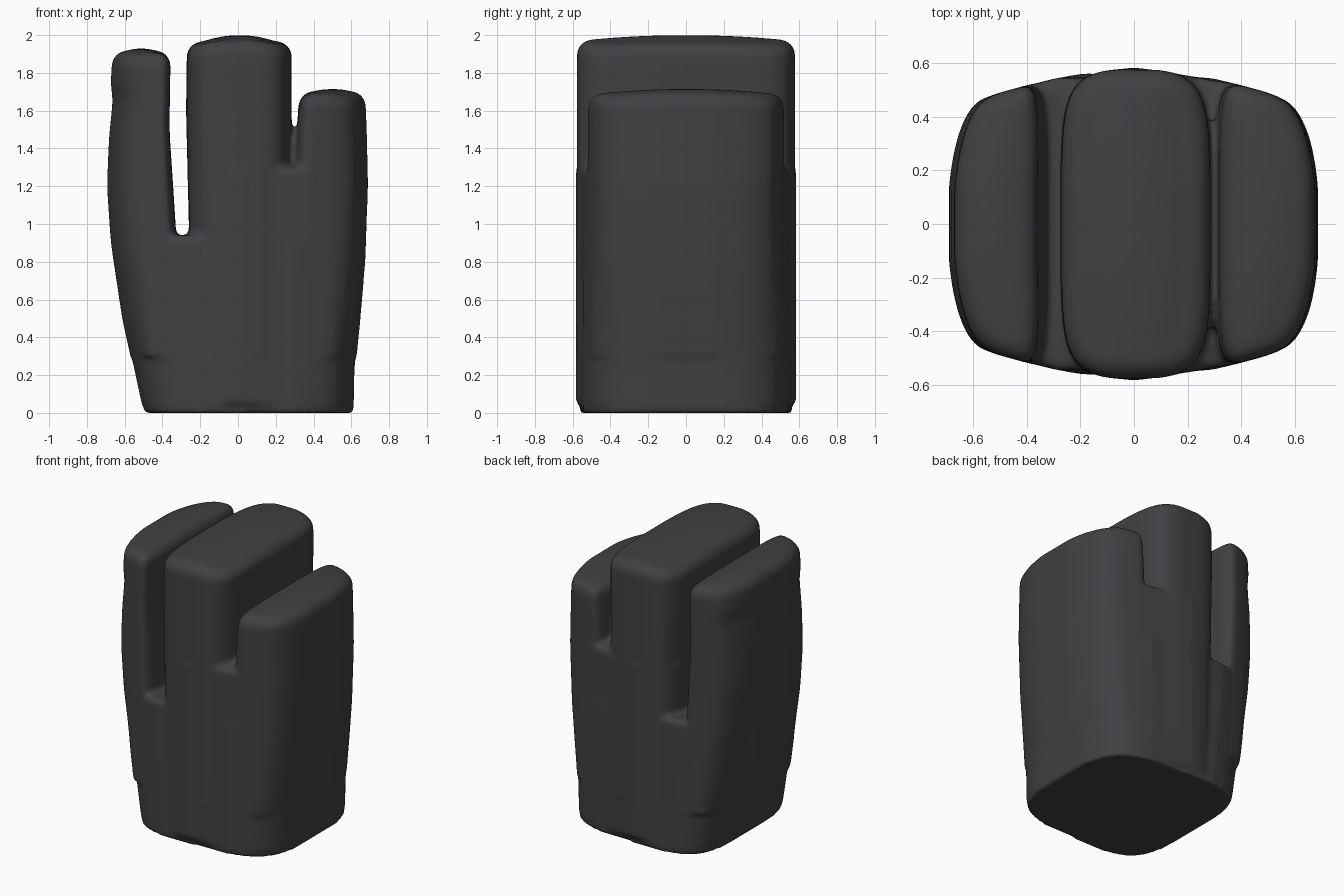
import bpy, bmesh, math

if "Cube" in bpy.data.objects:
    bpy.data.objects.remove(bpy.data.objects["Cube"])

mat = bpy.data.materials.new("charcoal grey")
mat.diffuse_color = (0.052, 0.052, 0.058, 1)
mat.use_nodes = True
mat.node_tree.nodes["Principled BSDF"].inputs["Base Color"].default_value = mat.diffuse_color


def interp(table, z):
    # piecewise linear lookup of edge position by height
    if z <= table[0][0]:
        return table[0][1]
    for (z0, v0), (z1, v1) in zip(table, table[1:]):
        if z <= z1:
            return v0 + (v1 - v0) * (z - z0) / (z1 - z0)
    return table[-1][1]


def depth(x):
    return 0.585 - 0.105 * (min(abs(x), 0.62) / 0.62) ** 1.3


def spow(c, n):
    return math.copysign(abs(c) ** (2 / n), c)


N = 64


def column(bm, left, right, z0, top, r, crown_x, crown_y, n=6):
    """Rounded slab between two edge curves with a domed top."""
    levels = [(z0 + (top - r - z0) * i / 16, 0, 1) for i in range(17)]
    for i in range(1, 7):
        t = math.pi / 2 * i / 6
        levels.append((top - r + r * math.sin(t), r * (1 - math.cos(t)), 1))
    levels += [(top, r, k) for k in (0.75, 0.5, 0.25)]
    rings = []
    for z, inset, k in levels:
        a, b = interp(left, z), interp(right, z)
        cx, w = (a + b) / 2, (b - a) / 2
        ring = []
        for i in range(N):
            t = 2 * math.pi * (i + 0.5) / N
            u, v = spow(math.cos(t), n) * k, spow(math.sin(t), n) * k
            x = cx + u * (w - inset)
            y = v * (depth(x) - inset)
            out = min(1, max(0, (abs(x) - 0.3) / 0.3))
            x -= math.copysign(0.075 * v * v * out, x)
            f = max(0, (z - z0) / (top - z0)) ** 8
            ring.append(bm.verts.new((x, y, z - f * (crown_x * u * u + crown_y * v * v))))
        rings.append(ring)
    for p, q in zip(rings, rings[1:]):
        for i in range(N):
            j = (i + 1) % N
            bm.faces.new((p[i], p[j], q[j], q[i]))
    bm.faces.new(rings[0][::-1])
    bm.faces.new(rings[-1])


outer_l = [(0, -0.50), (0.05, -0.52), (0.5, -0.62), (0.9, -0.68), (1.2, -0.70),
           (1.45, -0.69), (1.65, -0.67), (1.75, -0.68), (1.95, -0.67)]
outer_r = [(0, 0.625), (0.25, 0.63), (0.5, 0.655), (0.8, 0.68), (1.2, 0.695), (1.5, 0.688), (1.7, 0.68)]
inner_l = [(0, -0.30), (0.9, -0.325), (1.2, -0.345), (1.5, -0.367), (1.9, -0.36)]
inner_r = [(0, 0.29), (1.3, 0.30), (1.45, 0.305), (1.6, 0.32), (1.7, 0.325)]
mid_l = [(0, -0.25), (0.9, -0.258), (1.6, -0.275), (2, -0.27)]
mid_r = [(0, 0.28), (2, 0.285)]

bm = bmesh.new()
column(bm, outer_l, outer_r, 0, 0.94, 0.03, 0, 0, 7)                  # palm
column(bm, mid_l, outer_r, 0.05, 1.36, 0.04, 0.0, 0.06, 7)            # right web
column(bm, outer_l, inner_l, 0.3, 1.93, 0.08, 0.01, 0.02, 5)          # left finger
column(bm, mid_l, mid_r, 0.3, 2.0, 0.09, 0.03, 0.02, 5)               # middle finger
column(bm, inner_r, outer_r, 0.3, 1.715, 0.08, 0.01, 0.02, 5)         # right finger
bmesh.ops.recalc_face_normals(bm, faces=bm.faces)
me = bpy.data.meshes.new("three_finger_hand")
bm.to_mesh(me)
bm.free()
hand = bpy.data.objects.new("three_finger_hand", me)
bpy.context.collection.objects.link(hand)
me.materials.append(mat)

# fuse the parts and soften the joints
rm = hand.modifiers.new("fuse", "REMESH")
rm.mode = "VOXEL"
rm.voxel_size = 0.015
rm.use_smooth_shade = True
sm = hand.modifiers.new("soften", "SMOOTH")
sm.factor = 0.5
sm.iterations = 8
bpy.context.view_layer.objects.active = hand
hand.select_set(True)
for name in ("fuse", "soften"):
    bpy.ops.object.modifier_apply(modifier=name)
bpy.ops.object.shade_smooth()
